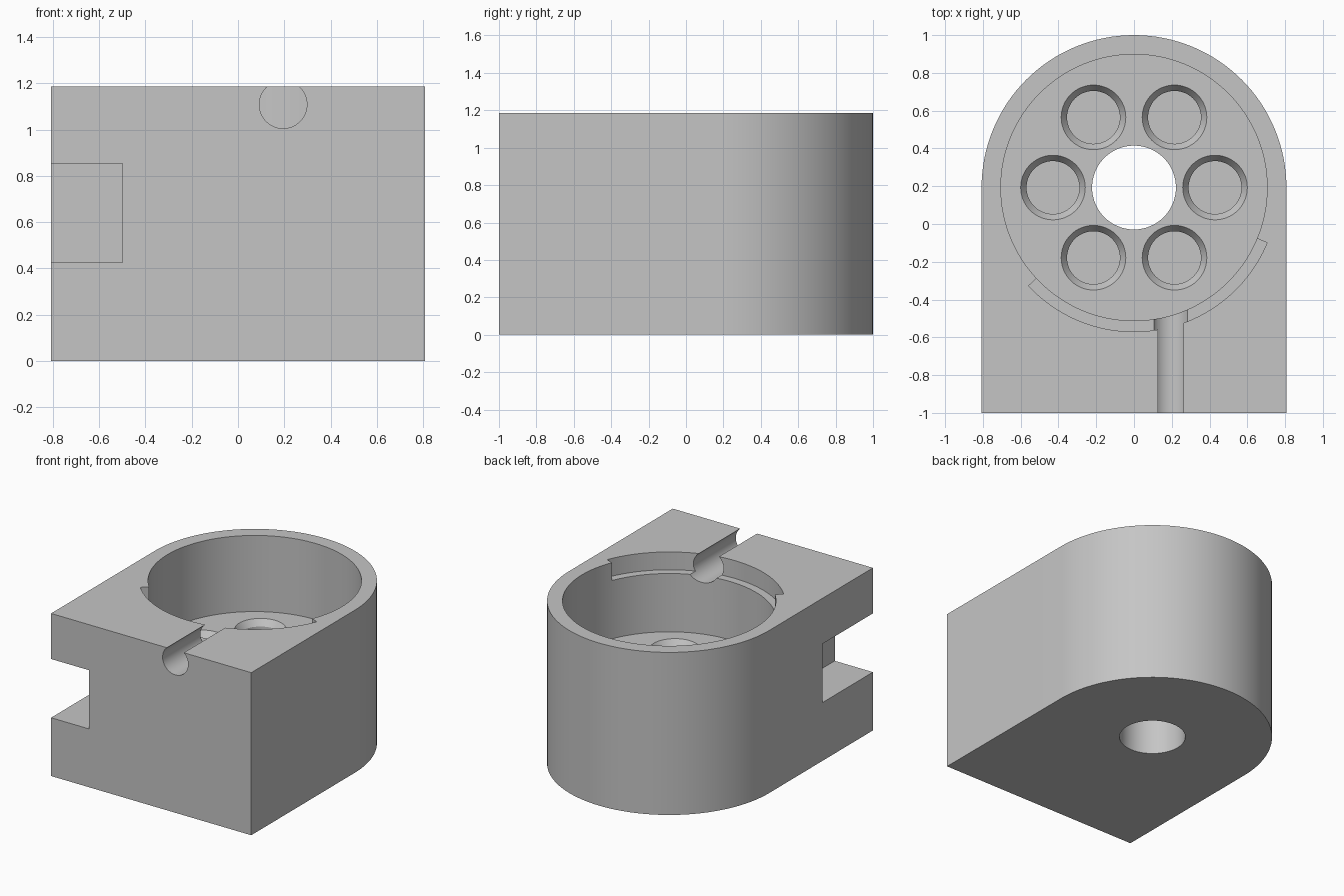
import bpy, bmesh
from math import sin, cos, pi, radians
from mathutils import Matrix, Vector

cube = bpy.data.objects.get("Cube")
if cube:
    bpy.data.objects.remove(cube, do_unlink=True)

# Main dimensions
HEIGHT = 1.185
HALF_W = 0.807
CY = 0.193          # y of the bore axis
BORE_R = 0.705
FLOOR_Z = 0.63

grey = bpy.data.materials.new("plain grey")
grey.use_nodes = True
colour = (0.56, 0.56, 0.56, 1)
grey.diffuse_color = colour
grey.node_tree.nodes["Principled BSDF"].inputs["Base Color"].default_value = colour


def arc(r, start, end, n):
    """Points on an arc about the bore axis, angles in degrees."""
    angles = [radians(start + (end - start) * i / n) for i in range(n + 1)]
    return [(r * cos(a), CY + r * sin(a)) for a in angles]


def make_object(name, bm):
    bmesh.ops.recalc_face_normals(bm, faces=bm.faces)
    mesh = bpy.data.meshes.new(name)
    bm.to_mesh(mesh)
    bm.free()
    mesh.materials.append(grey)
    obj = bpy.data.objects.new(name, mesh)
    bpy.context.collection.objects.link(obj)
    return obj


def prism(name, outline, z0, z1):
    bm = bmesh.new()
    face = bm.faces.new([bm.verts.new((x, y, z0)) for x, y in outline])
    new = bmesh.ops.extrude_face_region(bm, geom=[face])["geom"]
    verts = [v for v in new if isinstance(v, bmesh.types.BMVert)]
    bmesh.ops.translate(bm, verts=verts, vec=(0, 0, z1 - z0))
    return make_object(name, bm)


def cone(name, sections, x, y, n=64):
    """Round solid through (radius, z) sections."""
    bm = bmesh.new()
    rings = [[bm.verts.new((x + r * cos(2 * pi * i / n), y + r * sin(2 * pi * i / n), z))
              for i in range(n)] for r, z in sections]
    for a, b in zip(rings, rings[1:]):
        for i in range(n):
            j = (i + 1) % n
            bm.faces.new((a[i], a[j], b[j], b[i]))
    bm.faces.new(rings[0])
    bm.faces.new(rings[-1])
    return make_object(name, bm)


def cut(body, cutter):
    cutter.hide_render = True
    mod = body.modifiers.new(cutter.name, 'BOOLEAN')
    mod.operation = 'DIFFERENCE'
    mod.solver = 'EXACT'
    mod.object = cutter
    bpy.context.view_layer.objects.active = body
    bpy.ops.object.modifier_apply(modifier=mod.name)
    bpy.data.objects.remove(cutter, do_unlink=True)


# Block with a rounded back
outline = [(-HALF_W, -1), (HALF_W, -1)] + arc(HALF_W, 0, 180, 64)
body = prism("housing_block", outline, 0, HEIGHT)

# Wide bore and central through hole
cut(body, cone("bore", [(BORE_R, FLOOR_Z), (BORE_R, 1.4)], 0, CY, 128))
cut(body, cone("centre_hole", [(0.222, -0.2), (0.222, 0.9)], 0, CY))

# Ring of six chamfered blind pockets
for k in range(6):
    a = k * pi / 3
    profile = [(0.14, 0.3), (0.14, FLOOR_Z - 0.045), (0.171, FLOOR_Z), (0.171, 0.75)]
    cut(body, cone("pocket", profile, 0.429 * cos(a), CY + 0.429 * sin(a)))

# Shallow ledge around the front of the rim
sector = [(0, CY)] + arc(0.763, 223, 337.5, 48)
cut(body, prism("ledge", sector, 1.055, 1.4))

# Round channel from the front face into the bore
bm = bmesh.new()
turn = Matrix.Translation(Vector((0.195, -0.65, 1.108))) @ Matrix.Rotation(pi / 2, 4, 'X')
bmesh.ops.create_cone(bm, cap_ends=True, segments=64, radius1=0.103, radius2=0.103,
                      depth=1, matrix=turn)
cut(body, make_object("channel", bm))

# Square notch in the front corner
notch = [(-1, -1.2), (-0.5, -1.2), (-0.5, -0.42), (-1, -0.42)]
cut(body, prism("notch", notch, 0.425, 0.853))

# Smooth round walls, sharp edges
bpy.ops.object.select_all(action='DESELECT')
body.select_set(True)
bpy.context.view_layer.objects.active = body
bpy.ops.object.shade_smooth_by_angle(angle=radians(25))
